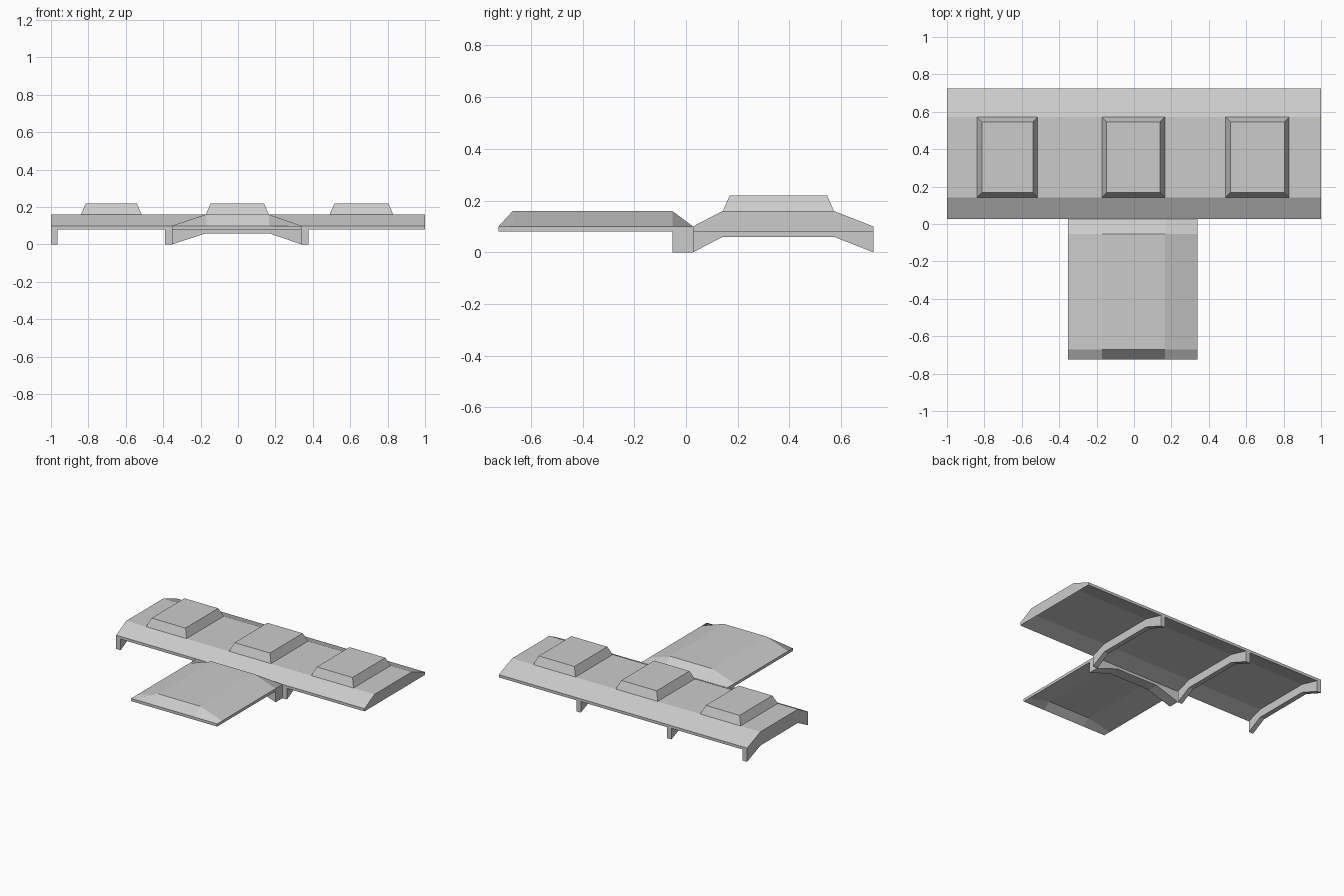
import bpy

if "Cube" in bpy.data.objects:
    bpy.data.objects.remove(bpy.data.objects["Cube"])


def add_mesh(name, verts, faces):
    mesh = bpy.data.meshes.new(name)
    mesh.from_pydata(verts, [], faces)
    mesh.update()
    obj = bpy.data.objects.new(name, mesh)
    bpy.context.collection.objects.link(obj)
    # outward normals
    bpy.context.view_layer.objects.active = obj
    obj.select_set(True)
    bpy.ops.object.mode_set(mode='EDIT')
    bpy.ops.mesh.select_all(action='SELECT')
    bpy.ops.mesh.normals_make_consistent(inside=False)
    bpy.ops.object.mode_set(mode='OBJECT')
    obj.select_set(False)
    return obj


def prism(name, a, b, skip=()):
    """Join two matching outlines; skip names sides or 'a'/'b' caps to leave open."""
    n = len(a)
    faces = [(i, (i + 1) % n, (i + 1) % n + n, i + n) for i in range(n) if i not in skip]
    if 'a' not in skip:
        faces.append(tuple(range(n)))
    if 'b' not in skip:
        faces.append(tuple(range(n, 2 * n)))
    return add_mesh(name, a + b, faces)


EAVE, RIDGE, LIP, INNER = 0.10, 0.16, 0.08, 0.12
Y = (0.027, 0.142, 0.572, 0.725)      # cross roof fold lines
X = (-0.353, -0.172, 0.165, 0.34)     # front wing fold lines


def arch(p):
    top = list(zip(p, (LIP, INNER, INNER, LIP)))
    return top + list(zip(p[::-1], (0, 0.06, 0.06, 0)))


# Long cross roof: folded top, folded underside and straight closed ends
outline = [(Y[0], LIP), (Y[0], EAVE), (Y[1], RIDGE), (Y[2], RIDGE), (Y[3], EAVE), (Y[3], LIP)]
prism("cross_roof", [(-1, y, z) for y, z in outline], [(1, y, z) for y, z in outline], skip=(5,))
under = list(zip(Y, (LIP, INNER, INNER, LIP)))
prism("cross_roof_underside", [(-0.999, y, z) for y, z in under],
      [(0.999, y, z) for y, z in under], skip=(3, 'a', 'b'))

# Arched support ribs under the cross roof
for i, x in enumerate((-1, -0.39, 0.34)):
    prism(f"roof_rib_{i + 1}", [(x, y, z) for y, z in arch(Y)],
          [(x + 0.036, y, z) for y, z in arch(Y)])

# Front wing: hipped shell made from a small fold grid, lips and an underside
rows = (-0.725, -0.67, -0.053, 0.027)


def grid(low, high):
    return [(x, y, high if 0 < i < 3 and 0 < j < 3 else low)
            for j, y in enumerate(rows) for i, x in enumerate(X)]


cells = [(j * 4 + i, j * 4 + i + 1, j * 4 + i + 5, j * 4 + i + 4)
         for j in range(3) for i in range(3)]
rim = [0, 1, 2, 3, 7, 11, 15, 14, 13, 12, 8, 4]
faces = cells + [tuple(v + 16 for v in f) for f in cells]
faces += [(rim[k], rim[(k + 1) % 12], 16 + rim[(k + 1) % 12], 16 + rim[k]) for k in range(12)]
add_mesh("front_wing", grid(EAVE, RIDGE) + grid(LIP, INNER), faces)

# Arched rib where the wing meets the cross roof
front = [(x, rows[2], z) for x, z in arch(X)]
back = [(x, rows[3], min(z, LIP)) for x, z in arch(X)]
prism("wing_rib", front, back)

# Raised hatches on the cross roof
for i, (x0, x1) in enumerate(((-0.84, -0.515), (-0.172, 0.165), (0.49, 0.83))):
    def ring(d, z):
        return [(x0 + d, 0.143 + d, z), (x1 - d, 0.143 + d, z),
                (x1 - d, 0.572 - d, z), (x0 + d, 0.572 - d, z)]
    prism(f"roof_hatch_{i + 1}", ring(0, RIDGE), ring(0.026, 0.22), skip=('a',))
